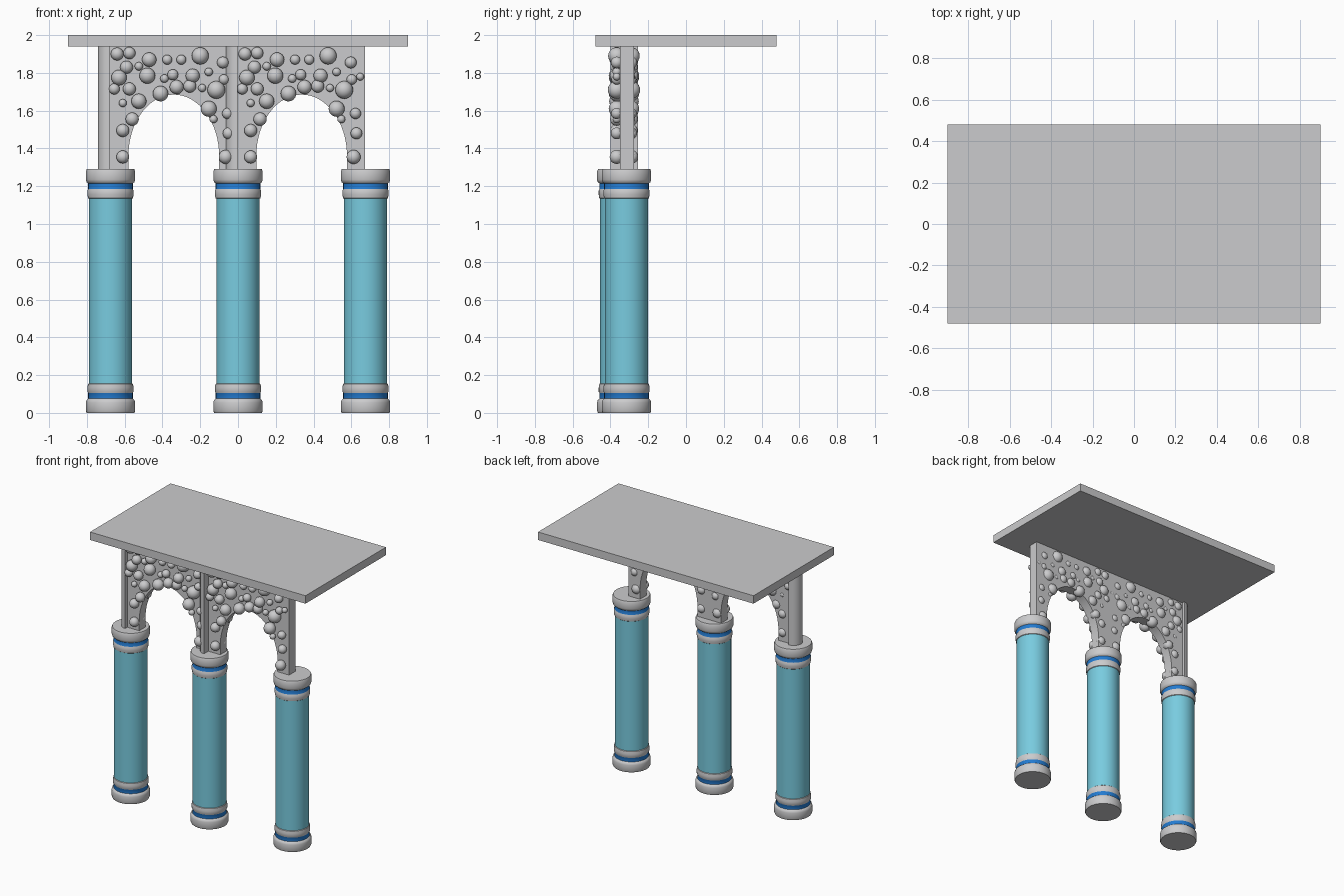
import bpy, bmesh, math
from mathutils import Matrix

if "Cube" in bpy.data.objects:
    bpy.data.objects.remove(bpy.data.objects["Cube"])


def material(name, rgb):
    m = bpy.data.materials.new(name)
    m.diffuse_color = (*rgb, 1)
    m.use_nodes = True
    m.node_tree.nodes["Principled BSDF"].inputs["Base Color"].default_value = m.diffuse_color
    return m


STONE = material("stone_grey", (0.6, 0.6, 0.61))
TURQUOISE = material("turquoise", (0.19, 0.6, 0.74))
BLUE = material("band_blue", (0.017, 0.2, 0.64))

STEP = 0.675       # spacing of the columns
TOP = 1.94         # underside of the slab
CAP = 1.29         # top of the columns


def finish(name, bm, mats, smooth=None):
    bmesh.ops.recalc_face_normals(bm, faces=bm.faces[:])
    me = bpy.data.meshes.new(name)
    bm.to_mesh(me)
    bm.free()
    ob = bpy.data.objects.new(name, me)
    bpy.context.collection.objects.link(ob)
    for m in mats:
        me.materials.append(m)
    if smooth:
        bpy.ops.object.select_all(action='DESELECT')
        ob.select_set(True)
        bpy.context.view_layer.objects.active = ob
        bpy.ops.object.shade_smooth_by_angle(angle=math.radians(smooth))
    return ob


def extruded(name, outline, direction, smooth=None):
    """Flat outline pushed along a direction into a solid."""
    bm = bmesh.new()
    face = bm.faces.new([bm.verts.new(p) for p in outline])
    new = bmesh.ops.extrude_face_region(bm, geom=[face], use_keep_orig=True)["geom"]
    bmesh.ops.translate(bm, vec=direction,
                        verts=[g for g in new if isinstance(g, bmesh.types.BMVert)])
    bmesh.ops.triangulate(bm, faces=[f for f in bm.faces if len(f.verts) > 4])
    return finish(name, bm, [STONE], smooth)


# roof slab
bm = bmesh.new()
bmesh.ops.create_cube(bm, size=1, matrix=Matrix.Translation((0, 0, (TOP + 2) / 2))
                      @ Matrix.Diagonal((1.8, 0.96, 2 - TOP, 1)))
finish("roof_slab", bm, [STONE])

# column profile (radius, height), mirrored about mid height
half = [(0, 0), (0.126, 0), (0.131, 0.012), (0.131, 0.055), (0.127, 0.068), (0.118, 0.075),
        (0.118, 0.105), (0.122, 0.112), (0.122, 0.135), (0.119, 0.153), (0.115, 0.156)]
profile = half + [(r, CAP - z) for r, z in reversed(half)]


def column(name, x, y):
    bm = bmesh.new()
    n = 48
    rings = []
    for r, z in profile:
        count = n if r else 1
        rings.append([bm.verts.new((x + r * math.cos(2 * math.pi * i / n),
                                    y + r * math.sin(2 * math.pi * i / n), z))
                      for i in range(count)])
    for a, b in zip(rings, rings[1:]):
        for i in range(n):
            j = (i + 1) % n
            ring = [a[i % len(a)], a[j % len(a)], b[j % len(b)], b[i % len(b)]]
            f = bm.faces.new(list(dict.fromkeys(ring)))
            # turquoise shaft and blue bands by distance from the nearer end
            z = f.calc_center_median().z
            d = min(z, CAP - z)
            f.material_index = 1 if d > 0.16 else 2 if 0.076 < d < 0.104 else 0
    finish(name, bm, [STONE, TURQUOISE, BLUE], 35)


column("left_column", -STEP, -0.315)
column("middle_column", 0, -0.34)
column("right_column", STEP, -0.315)

# raised beads on the arch panels: (offset along panel, height, radius)
BEADS = [(.04, 1.90, .034), (.105, 1.905, .032), (.21, 1.87, .038), (.305, 1.87, .026),
         (.38, 1.87, .026), (.48, 1.89, .045), (.60, 1.855, .031), (.09, 1.83, .034),
         (.155, 1.835, .022), (.05, 1.775, .041), (.20, 1.785, .042), (.29, 1.77, .022),
         (.335, 1.79, .029), (.44, 1.785, .037), (.525, 1.805, .022), (.605, 1.765, .027),
         (.65, 1.78, .02), (.025, 1.715, .029), (.105, 1.715, .034), (.07, 1.64, .021),
         (.155, 1.65, .04), (.27, 1.69, .041), (.355, 1.725, .037), (.425, 1.73, .034),
         (.49, 1.72, .021), (.565, 1.71, .047), (.525, 1.61, .042), (.55, 1.555, .021),
         (.625, 1.585, .029), (.63, 1.48, .031), (.615, 1.355, .037), (.12, 1.555, .035),
         (.07, 1.495, .034), (.07, 1.355, .034)]

for side, x0, post_y in (("left", -0.68, -0.315), ("right", -0.003, -0.34)):
    # panel with an elliptical arch opening
    cx, spring = x0 + 0.34, 1.36
    arch = [(cx - 0.24 * math.cos(math.pi * i / 32), -0.35,
             spring + 0.325 * math.sin(math.pi * i / 32)) for i in range(33)]
    outline = ([(x0, -0.35, TOP), (x0, -0.35, CAP), (cx - 0.24, -0.35, CAP)] + arch
               + [(cx + 0.24, -0.35, CAP), (x0 + STEP, -0.35, CAP), (x0 + STEP, -0.35, TOP)])
    extruded(side + "_arch_panel", outline, (0, 0.075, 0), 30)

    # half-round post at the panel's outer end
    post = [(x0 - 0.061 * math.sin(math.pi * i / 20),
             post_y - 0.061 * math.cos(math.pi * i / 20), CAP) for i in range(21)]
    extruded(side + "_half_post", post, (0, 0, TOP - CAP), 30)

    # beads on both faces of the panel
    bm = bmesh.new()
    for u, z, r in BEADS:
        for y in (-0.367, -0.29):
            bmesh.ops.create_uvsphere(bm, u_segments=20, v_segments=12, radius=r,
                                      matrix=Matrix.Translation((x0 + u, y, z)))
    finish(side + "_beads", bm, [STONE], 60)
